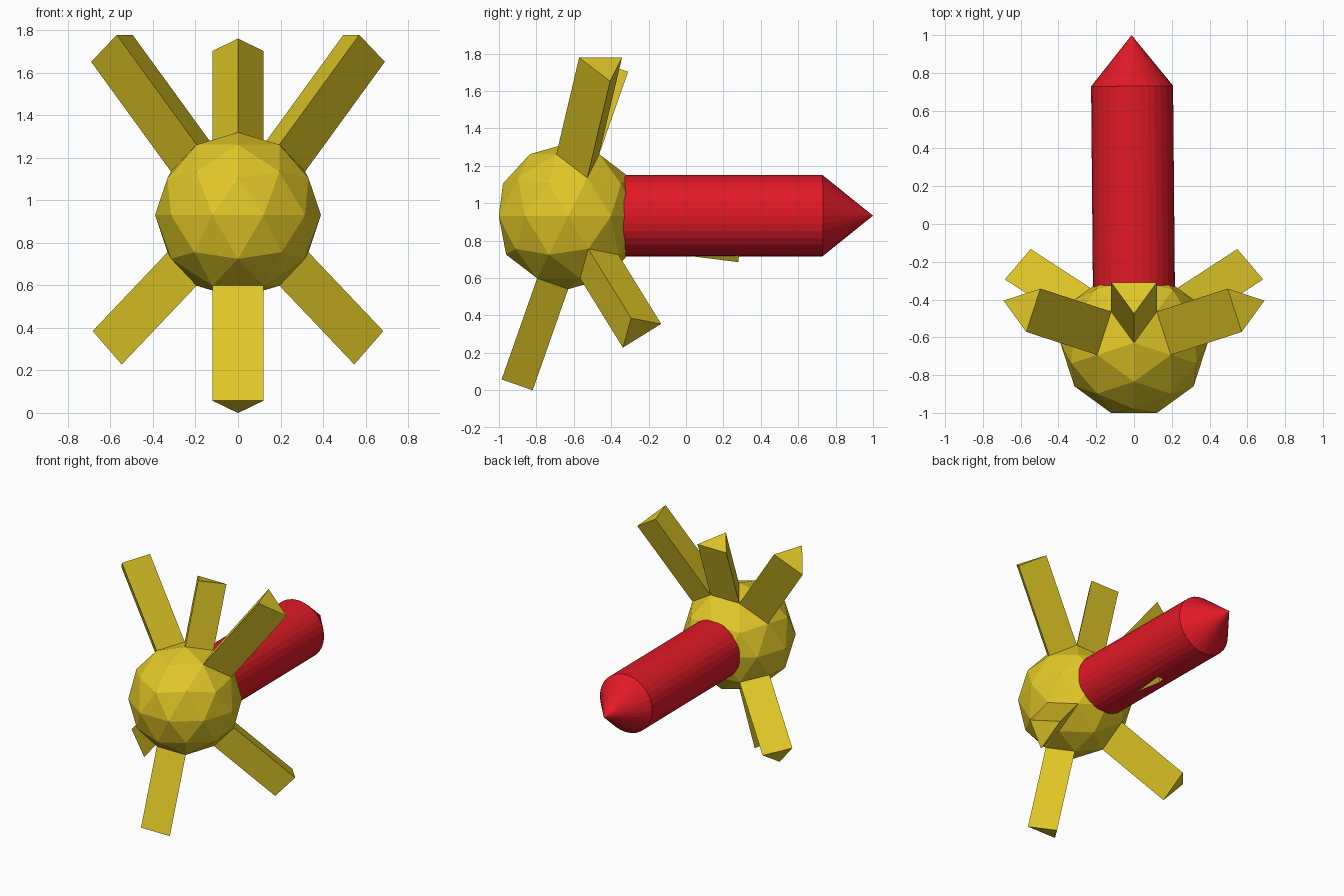
import bpy, bmesh, math
from mathutils import Matrix, Vector

if "Cube" in bpy.data.objects:
    bpy.data.objects.remove(bpy.data.objects["Cube"])

CENTRE = Vector((0, -0.63, 0.93))
R = 0.39


def finish(bm, name, colour):
    bmesh.ops.recalc_face_normals(bm, faces=bm.faces)
    mesh = bpy.data.meshes.new(name)
    bm.to_mesh(mesh)
    bm.free()
    mat = bpy.data.materials.new(name + "_colour")
    mat.diffuse_color = colour
    mat.use_nodes = True
    mat.node_tree.nodes["Principled BSDF"].inputs["Base Color"].default_value = mat.diffuse_color
    mesh.materials.append(mat)
    obj = bpy.data.objects.new(name, mesh)
    bpy.context.collection.objects.link(obj)
    return obj


# Faceted ball whose chosen faces are pulled out into triangular prongs
bm = bmesh.new()
bmesh.ops.create_icosphere(bm, subdivisions=2, radius=R,
                           matrix=Matrix.Rotation(-math.pi / 2, 4, 'Z'))
prongs = [((0, -0.85, -2.70), 0.573),     # bottom
          ((0, 0.85, 2.70), 0.467),       # top
          ((0, 2.80, -0.447), 0.565)]     # rear, mostly inside the red shaft
for side in (-1, 1):
    prongs.append(((side * 0.577, 0.188, 0.795), 0.65))   # upper pair
    prongs.append(((side * 1.85, 1.127, -1.823), 0.56))   # lower pair

base_faces = list(bm.faces)
picks = []
for direction, length in prongs:
    d = Vector(direction)
    face = max(base_faces,
               key=lambda f: f.calc_center_median().normalized().dot(d))
    picks.append((face, length))
for face, length in picks:
    face.normal_update()
    offset = face.normal.copy() * length
    new = bmesh.ops.extrude_discrete_faces(bm, faces=[face])["faces"][0]
    bmesh.ops.translate(bm, verts=new.verts, vec=offset)
bmesh.ops.translate(bm, verts=bm.verts, vec=CENTRE)
finish(bm, "ball_with_prongs", (0.75, 0.58, 0.02, 1))

# Red shaft with a pointed end, along +y and turned very slightly
bm = bmesh.new()
shaft = 1.125
bmesh.ops.create_cone(bm, cap_ends=True, segments=32, radius1=0.217,
                      radius2=0.217, depth=shaft)
end = max(bm.faces, key=lambda f: f.calc_center_median().z)
bmesh.ops.translate(bm, verts=bm.verts, vec=(0, 0, shaft / 2))
tip = bmesh.ops.poke(bm, faces=[end])["verts"][0]
tip.co.z += 0.27
bmesh.ops.transform(bm, verts=bm.verts,
                    matrix=Matrix.Translation((0, -0.395, 0.933))
                    @ Matrix.Rotation(0.009, 4, 'Z')
                    @ Matrix.Rotation(-math.pi / 2, 4, 'X'))
finish(bm, "pointed_shaft", (0.75, 0.01, 0.02, 1))
